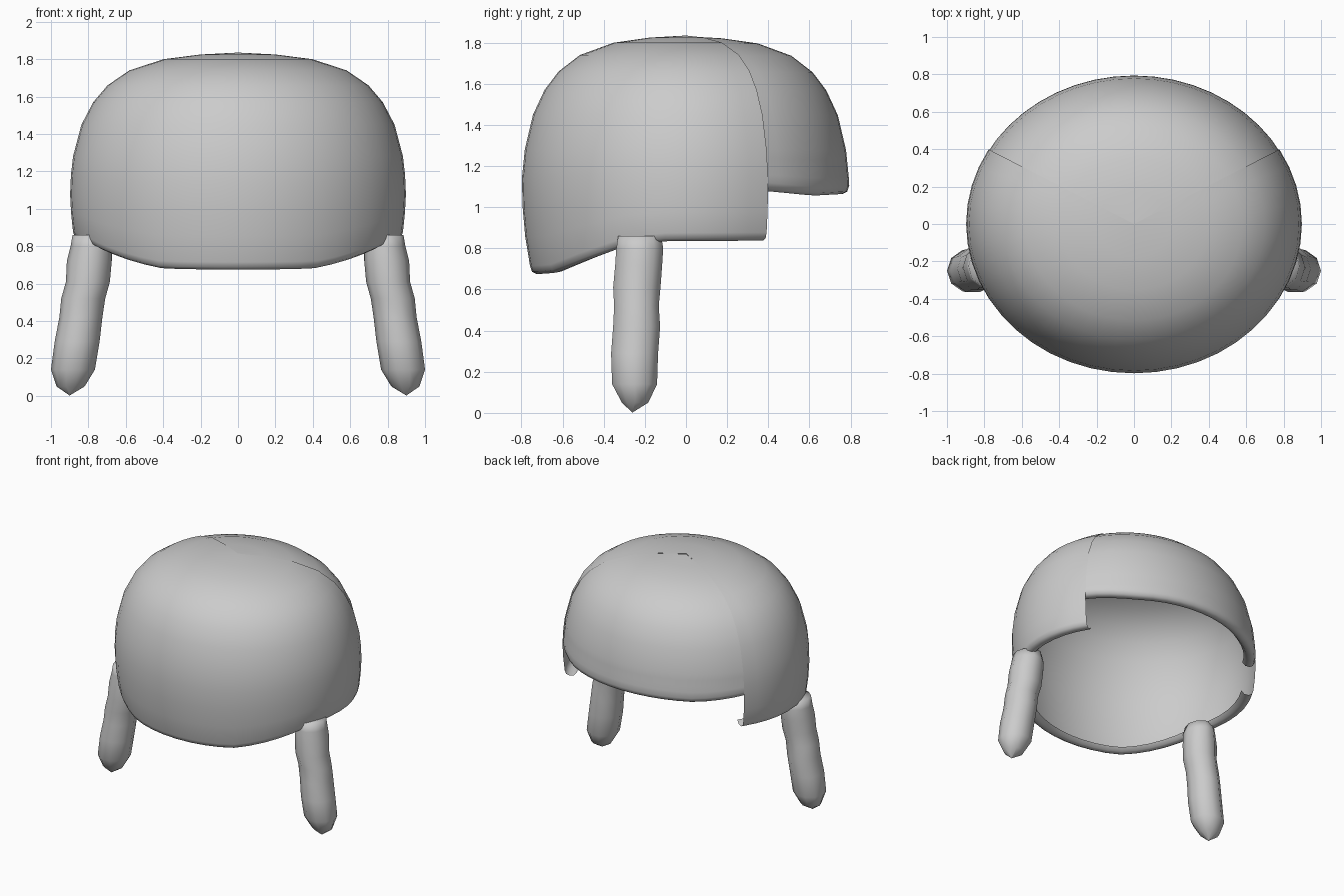
import bpy, bmesh
from math import sin, cos, pi, radians

if "Cube" in bpy.data.objects:
    bpy.data.objects.remove(bpy.data.objects["Cube"])

# Dome profile: (height, radius fraction), from crown downwards
PROFILE = [(1.835, 0), (1.825, .22), (1.80, .44), (1.74, .645), (1.66, .775), (1.57, .86),
           (1.45, .93), (1.28, .98), (1.12, 1), (.95, .99), (.84, .975), (.7, .945), (.5, .93)]
# Front rim height: (y, z)
RIM = [(-.8, .675), (-.7, .68), (-.5, .75), (-.3, .815), (-.1, .835), (.8, .84)]


def interp(table, v):
    table = sorted(table)
    if v <= table[0][0]:
        return table[0][1]
    for (a, p), (b, q) in zip(table, table[1:]):
        if v <= b:
            return p + (q - p) * (v - a) / (b - a)
    return table[-1][1]


def grid_object(name, columns, closed=False):
    """Skin a list of point columns into a smooth surface."""
    bm = bmesh.new()
    cols = [[bm.verts.new(p) for p in c] for c in columns]
    nxt = cols[1:] + ([cols[0]] if closed else [])
    for a, b in zip(cols, nxt):
        for i in range(len(a) - 1):
            bm.faces.new((a[i], a[i + 1], b[i + 1], b[i]))
    bmesh.ops.remove_doubles(bm, verts=bm.verts, dist=1e-4)
    for f in bm.faces:
        f.smooth = True
    me = bpy.data.meshes.new(name)
    bm.to_mesh(me)
    bm.free()
    ob = bpy.data.objects.new(name, me)
    bpy.context.collection.objects.link(ob)
    return ob


def shell(name, start, end, segments, scale, rim):
    """Part of the dome between two angles, with a lip rolled inwards at the rim."""
    columns = []
    for s in range(segments + 1):
        t = radians(start + (end - start) * s / segments)
        edge = rim(.8 * sin(t))
        rows = [(z, r) for z, r in PROFILE if z >= 1.28]
        for k in (.25, .5, .75, 1):
            z = 1.28 + (edge + .04 - 1.28) * k
            rows.append((z, interp(PROFILE, z)))
        base = rows[-1][1]
        for inset, up in ((.012, .012), (.04, 0), (.075, .005), (.10, .03)):
            rows.append((edge + up, base - inset))
        columns.append([(.9 * scale * r * cos(t), .8 * scale * r * sin(t), z - (1 - scale) * .5)
                        for z, r in rows])
    return grid_object(name, columns)


# Large hair cap and the shorter piece behind it
shell("hair_cap", 150, 390, 32, 1.0, lambda y: interp(RIM, y))
shell("short_fringe", 28, 152, 18, .993,
      lambda y: interp([(.38, 1.085), (.65, 1.06), (.8, 1.068)], y))

# Hanging braids: (z, inner x, outer x, back y, front y)
BRAID = [(.86, .69, .885, -.335, -.115), (.80, .675, .895, -.345, -.105), (.72, .675, .915, -.35, -.11),
         (.61, .685, .92, -.36, -.118), (.52, .71, .945, -.355, -.127), (.42, .725, .955, -.36, -.12),
         (.29, .74, .98, -.37, -.13), (.14, .765, 1.0, -.365, -.135), (.05, .82, .97, -.315, -.18),
         (.005, .895, .905, -.265, -.255), (0, .9, .9, -.26, -.26)]
for side, label in ((1, "right"), (-1, "left")):
    columns = []
    for s in range(10):
        t = side * 2 * pi * s / 10
        col = [(side * .79, -.225, .86)]
        for z, xi, xo, y0, y1 in BRAID:
            col.append((side * ((xi + xo) / 2 + (xo - xi) / 2 * cos(t)),
                        (y0 + y1) / 2 + (y1 - y0) / 2 * side * sin(t), z))
        columns.append(col)
    grid_object("braid_" + label, columns, closed=True)
